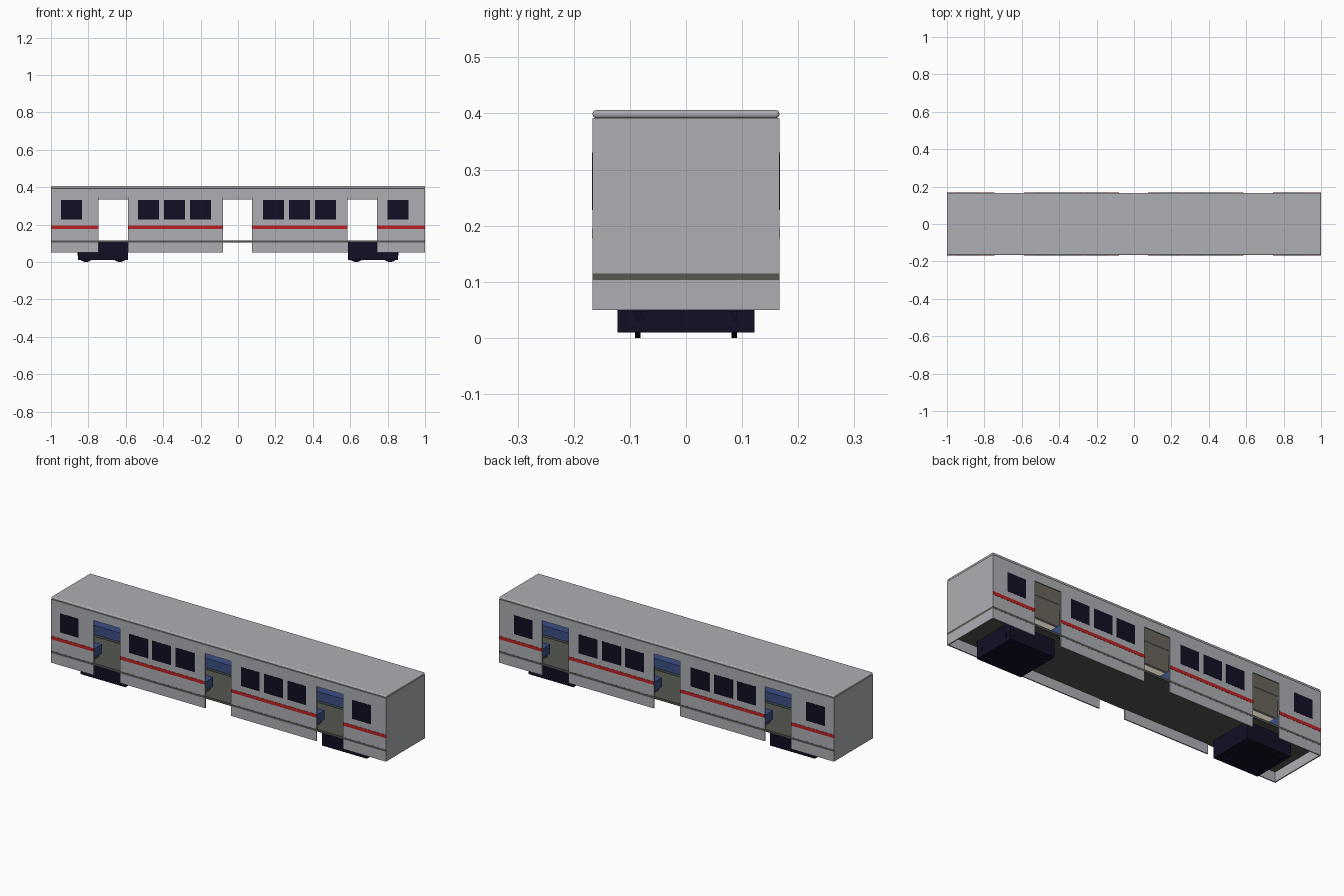
import bpy, bmesh, math
from mathutils import Matrix

if "Cube" in bpy.data.objects:
    bpy.data.objects.remove(bpy.data.objects["Cube"])


def material(name, rgb):
    m = bpy.data.materials.new(name)
    m.diffuse_color = (*rgb, 1)
    m.use_nodes = True
    m.node_tree.nodes["Principled BSDF"].inputs["Base Color"].default_value = m.diffuse_color
    return m


SILVER = material("silver_grey", (0.42, 0.43, 0.45))
RED = material("stripe_red", (0.5, 0.016, 0.018))
NAVY = material("dark_navy", (0.005, 0.005, 0.018))
FLOOR = material("floor_grey", (0.09, 0.096, 0.083))
CREAM = material("ceiling_cream", (0.62, 0.56, 0.46))
BLUE = material("seat_blue", (0.045, 0.08, 0.24))
STEEL = material("rail_steel", (0.5, 0.5, 0.5))


def finish(name, bm, mat):
    bmesh.ops.recalc_face_normals(bm, faces=bm.faces)
    me = bpy.data.meshes.new(name)
    bm.to_mesh(me)
    bm.free()
    me.materials.append(mat)
    ob = bpy.data.objects.new(name, me)
    bpy.context.collection.objects.link(ob)
    return ob


def box(name, x, y, z, mat, bevel=0):
    """Box from (min, max) ranges."""
    bm = bmesh.new()
    bmesh.ops.create_cube(bm, size=1)
    for v in bm.verts:
        v.co = [r[0] if c < 0 else r[1] for c, r in zip(v.co, (x, y, z))]
    if bevel:
        bmesh.ops.bevel(bm, geom=bm.edges[:], offset=bevel, segments=3,
                        profile=0.5, affect='EDGES')
    return finish(name, bm, mat)


def cylinder(name, centre, r, length, axis, mat, n=24):
    bm = bmesh.new()
    rot = Matrix.Rotation(math.pi / 2, 4, 'X' if axis == 'Y' else 'Y')
    bmesh.ops.create_cone(bm, cap_ends=True, segments=n, radius1=r, radius2=r,
                          depth=length, matrix=Matrix.Translation(centre) @ rot)
    return finish(name, bm, mat)


def side_panel(name, y0, y1, bottom, inset, mat):
    """Side wall outline with door notches cut from below, extruded in y."""
    e = 1 - inset
    pts = [(e, bottom), (e, 0.392), (-e, 0.392), (-e, bottom)]
    for a, b in DOORS:
        pts += [(a, bottom), (a, 0.345), (b, 0.345), (b, bottom)]
    bm = bmesh.new()
    f = bm.faces.new([bm.verts.new((x, y0, z)) for x, z in pts])
    ext = bmesh.ops.extrude_face_region(bm, geom=[f])
    for v in ext["geom"]:
        if isinstance(v, bmesh.types.BMVert):
            v.co.y = y1
    return finish(name, bm, mat)


W = 0.1665
T = 0.006
DOORS = [(-0.745, -0.587), (-0.08, 0.075), (0.585, 0.743)]
BAYS = [(-1, -0.745), (-0.587, -0.08), (0.075, 0.585), (0.743, 1)]
WINDOWS = [-0.891, -0.478, -0.34, -0.2, 0.19, 0.329, 0.468, 0.855]

# Shell: roof, ceiling, floor and end walls
box("roof", (-1, 1), (-W, W), (0.392, 0.406), SILVER, 0.006)
box("ceiling", (-0.993, 0.993), (-W + T, W - T), (0.388, 0.3925), CREAM)
box("floor", (-1, 1), (-W - 0.0003, W + 0.0003), (0.103, 0.115), FLOOR)
for s, n in ((-1, "left"), (1, "right")):
    box(n + "_end_wall", sorted((s, s * (1 - T))), (-W, W), (0.05, 0.392), SILVER)
    box(n + "_end_lining", sorted((s * (1 - T), s * (0.999 - T))),
        (-W + T, W - T), (0.115, 0.39), CREAM)

for s, n in ((-1, "front"), (1, "back")):
    # Side wall with its inner lining
    side_panel(n + "_side_wall", s * W, s * (W - T), 0.05, 0, SILVER)
    side_panel(n + "_side_lining", s * (W - T), s * (W - T - 0.001), 0.115, T, CREAM)

    # Windows
    for i, x in enumerate(WINDOWS):
        box(f"{n}_window_{i + 1}", (x - 0.056, x + 0.056),
            sorted((s * (W - 0.001), s * (W + 0.001))), (0.228, 0.33), NAVY)

    # Stripes and bench seats in each bay
    for i, (a, b) in enumerate(BAYS):
        box(f"{n}_stripe_{i + 1}", (a, b),
            sorted((s * (W - 0.001), s * (W + 0.001))), (0.177, 0.195), RED)
        sa, sb = max(a + 0.012, -0.985), min(b - 0.012, 0.985)
        box(f"{n}_seat_{i + 1}", (sa, sb), sorted((s * 0.155, s * 0.08)),
            (0.13, 0.18), BLUE)
        box(f"{n}_seat_base_{i + 1}", (sa + 0.01, sb - 0.01),
            sorted((s * 0.155, s * 0.09)), (0.114, 0.131), FLOOR)
        box(f"{n}_backrest_{i + 1}", (sa, sb), sorted((s * 0.158, s * 0.142)),
            (0.175, 0.265), BLUE)

    # Overhead handrail
    cylinder(n + "_handrail", (0, s * 0.08, 0.336), 0.003, 1.98, 'X', STEEL, 10)

# Bogies with wheels
for s, n in ((-1, "left"), (1, "right")):
    box(n + "_bogie", sorted((s * 0.587, s * 0.855)), (-0.122, 0.122),
        (0.01, 0.103), NAVY)
    for i, x in enumerate((0.632, 0.813)):
        for y in (-0.086, 0.086):
            w = cylinder(f"{n}_wheel_{i + 1}_{'front' if y < 0 else 'back'}",
                         (s * x, y, 0.045), 0.045, 0.01, 'Y', NAVY, 32)
